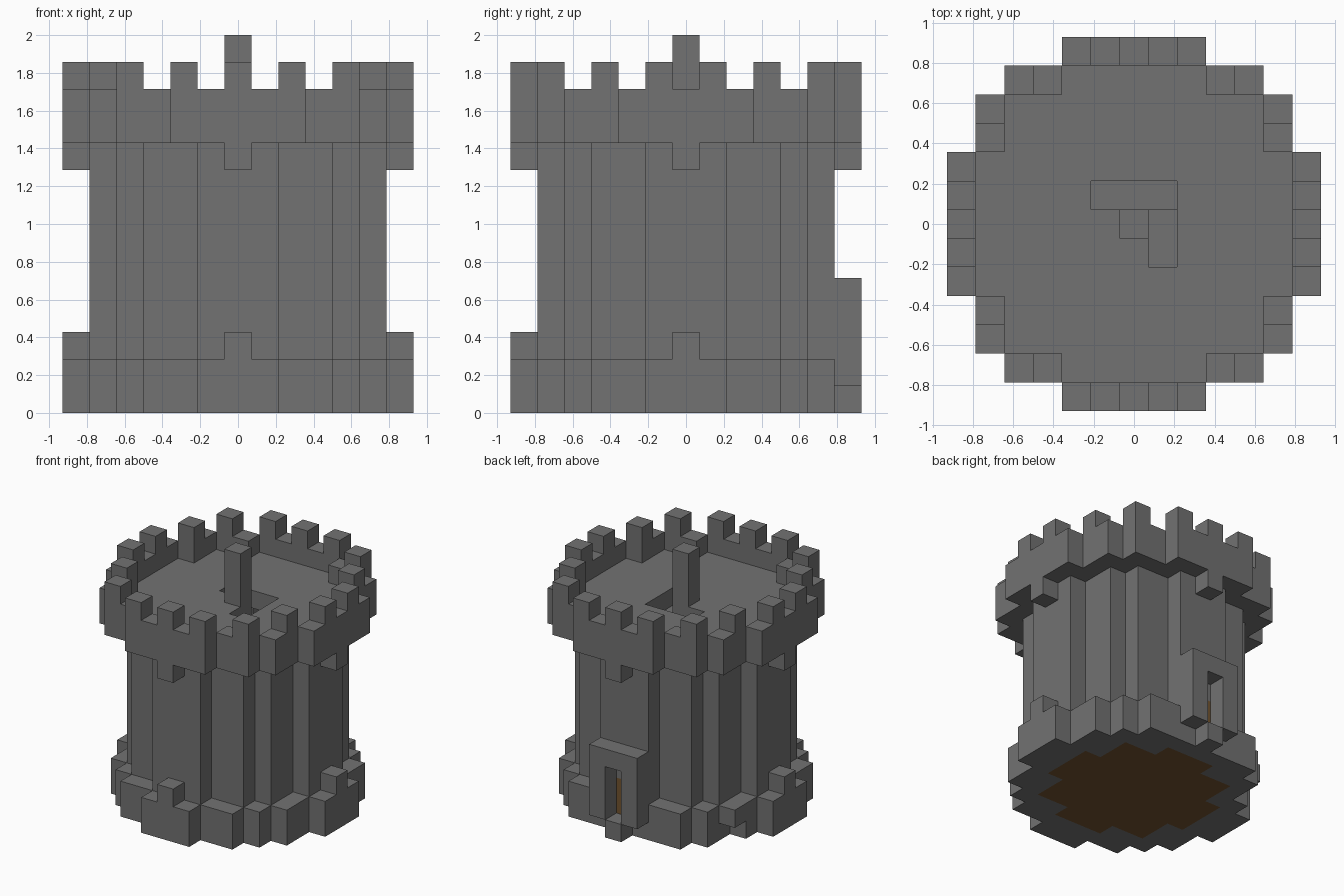
import bpy
import bmesh

U = 1 / 7  # edge length of one block

old = bpy.data.objects.get("Cube")
if old:
    bpy.data.objects.remove(old, do_unlink=True)


def material(name, rgb):
    mat = bpy.data.materials.new(name)
    mat.use_nodes = True
    mat.diffuse_color = (*rgb, 1)
    mat.node_tree.nodes["Principled BSDF"].inputs["Base Color"].default_value = (*rgb, 1)
    return mat


stone = material("grey stone", (0.168, 0.168, 0.168))
wood = material("brown wood", (0.168, 0.087, 0.028))


def disc(reach):
    """Cells of a stepped circle; reach[i] is the half-width of rows i and -i."""
    n = len(reach) - 1
    return {(x, y) for y in range(-n, n + 1)
            for x in range(-reach[abs(y)], reach[abs(y)] + 1)}


def mirrored(cells):
    return {(x * sx, y * sy) for x, y in cells for sx in (-1, 1) for sy in (-1, 1)}


def blocks(name, layers, mat=stone):
    """Build one object from layers of (cells, bottom, top), outer faces only."""
    bm = bmesh.new()
    for cells, low, high in layers:
        for x, y in cells:
            corners = [(x + a / 2, y + b / 2) for a, b in ((-1, -1), (1, -1), (1, 1), (-1, 1))]
            ring = [[bm.verts.new((cx * U, cy * U, z * U)) for cx, cy in corners]
                    for z in (low, high)]
            bm.faces.new(ring[0][::-1])
            bm.faces.new(ring[1])
            for i, (dx, dy) in enumerate(((0, -1), (1, 0), (0, 1), (-1, 0))):
                if (x + dx, y + dy) not in cells:
                    j = (i + 1) % 4
                    bm.faces.new((ring[0][i], ring[0][j], ring[1][j], ring[1][i]))
    bmesh.ops.remove_doubles(bm, verts=bm.verts[:], dist=U / 100)
    mesh = bpy.data.meshes.new(name)
    bm.to_mesh(mesh)
    bm.free()
    mesh.materials.append(mat)
    obj = bpy.data.objects.new(name, mesh)
    bpy.context.collection.objects.link(obj)
    return obj


# Stepped footprints
room = disc([4, 4, 3, 3, 1])
shaft = disc([5, 5, 4, 4, 3, 1])
foot = disc([6, 6, 5, 5, 4, 3, 1])
crown = disc([6, 6, 6, 5, 5, 4, 2])
deck = disc([5, 5, 5, 4, 4, 2])

# Doorway cells on the back
doorway = {(0, 5)}
jambs = {(-1, 6), (1, 6)}
sill = {(0, 6)}

# Base with the missing corner block, and the wall above it
plinth = foot - room
blocks("base", [(plinth - jambs - {(-5, 3)}, 0, 1),
                (plinth - jambs - sill - doorway, 1, 2)])
wall = shaft - room
blocks("tower_wall", [(wall - doorway, 2, 3), (wall, 3, 10)])
blocks("ground_floor", [(room, 0, 1)], wood)

# Door and its surround
blocks("door", [(doorway, 1, 3)], wood)
blocks("door_frame", [(jambs, 1, 4), (jambs | sill, 4, 5)])

# Single blocks that brace the base and the crown
sides = {(6, 0), (-6, 0), (0, -6)}
blocks("base_braces", [(sides, 2, 3)])
blocks("crown_braces", [(sides | sill, 9, 10)])

# Roof with a stairwell, parapet and battlements
flights = [{(1, -1), (1, 0)}, {(1, 1), (0, 1), (-1, 1)}, {(-1, 0), (-1, -1)}, {(0, -1)}]
blocks("roof_floor", [(crown - flights[0] - flights[1], 10, 11)])
blocks("parapet", [(crown - deck, 11, 12)])
blocks("battlements", [(mirrored({(0, 6), (2, 6), (4, 5), (5, 3), (6, 1)}), 12, 13)])

# Spiral stair around a central post
blocks("stair_post", [({(0, 0)}, 1, 14)])
blocks("stairs", [(flights[i % 4], 9 - i, 10 - i) for i in range(9)])
